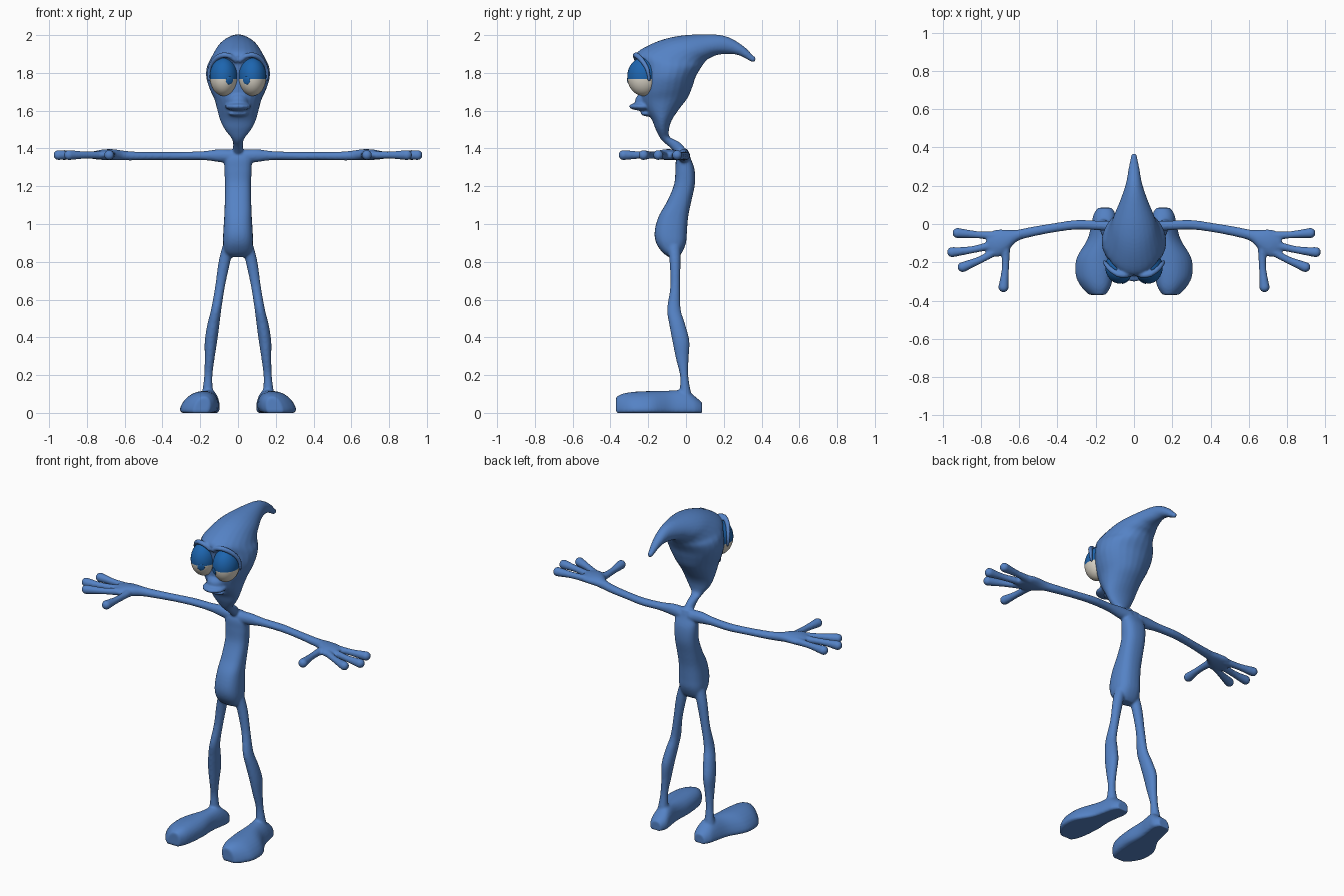
import bpy, bmesh, math
from mathutils import Vector, Matrix

cube = bpy.data.objects.get("Cube")
if cube:
    bpy.data.objects.remove(cube, do_unlink=True)

X, Y, Z = Vector((1, 0, 0)), Vector((0, 1, 0)), Vector((0, 0, 1))


def material(name, rgb):
    m = bpy.data.materials.new(name)
    m.use_nodes = True
    m.diffuse_color = (*rgb, 1)
    bsdf = next(n for n in m.node_tree.nodes if n.type == 'BSDF_PRINCIPLED')
    bsdf.inputs["Base Color"].default_value = (*rgb, 1)
    bsdf.inputs["Roughness"].default_value = 0.6
    return m


skin = material("skin blue", (0.09, 0.225, 0.56))
lid_blue = material("eyelid blue", (0.012, 0.13, 0.43))
eye_white = material("eye white", (0.72, 0.68, 0.59))


def add_object(name, bm, mats):
    bmesh.ops.recalc_face_normals(bm, faces=bm.faces)
    for f in bm.faces:
        f.smooth = True
    mesh = bpy.data.meshes.new(name)
    bm.to_mesh(mesh)
    bm.free()
    for m in mats:
        mesh.materials.append(m)
    ob = bpy.data.objects.new(name, mesh)
    bpy.context.collection.objects.link(ob)
    return ob


def spline(a, b, c, d, t):
    return 0.5 * (2 * b + (c - a) * t + (2 * a - 5 * b + 4 * c - d) * t * t
                  + (3 * b - a - 3 * c + d) * t ** 3)


def loft(bm, rings, power=1.0, sides=24, steps=5):
    """Skin smoothly through rings given as (centre, half axis, half axis)."""
    dense = []
    last = len(rings) - 1
    for i in range(last):
        quad = [rings[max(0, min(last, i + k))] for k in (-1, 0, 1, 2)]
        for s in range(steps):
            dense.append([spline(*(q[j] for q in quad), s / steps) for j in range(3)])
    dense.append(rings[last])
    loops = []
    for centre, u, v in dense:
        loop = []
        for k in range(sides):
            a = math.tau * k / sides
            c, s = math.cos(a), math.sin(a)
            c = math.copysign(abs(c) ** power, c)
            s = math.copysign(abs(s) ** power, s)
            loop.append(bm.verts.new(centre + u * c + v * s))
        loops.append(loop)
    for p, q in zip(loops, loops[1:]):
        for k in range(sides):
            n = (k + 1) % sides
            bm.faces.new((p[k], p[n], q[n], q[k]))
    bm.faces.new(loops[0])
    bm.faces.new(loops[-1])
    return [v for loop in loops for v in loop]


def ball(bm, centre, radii):
    m = Matrix.Translation(centre) @ Matrix.Diagonal((*radii, 1))
    return bmesh.ops.create_uvsphere(bm, u_segments=32, v_segments=20, radius=1, matrix=m)


def tube(bm, path, radii):
    pts = [Vector(p) for p in path]
    rings = []
    for i, p in enumerate(pts):
        t = (pts[min(i + 1, len(pts) - 1)] - pts[max(i - 1, 0)]).normalized()
        u = t.cross(Z).normalized()
        rings.append((p, u * radii[i], u.cross(t) * radii[i]))
    loft(bm, rings, sides=16)
    for k in (0, -1):
        ball(bm, pts[k], [radii[k]] * 3)


body = bmesh.new()

# Neck, head and curled crest: front y, z, back y, z, half width
head = [(-.03, 1.35, .02, 1.37, .03), (-.085, 1.405, -.03, 1.43, .026),
        (-.13, 1.445, -.085, 1.46, .034), (-.16, 1.50, -.09, 1.50, .07),
        (-.18, 1.55, -.075, 1.55, .095), (-.215, 1.60, -.035, 1.61, .11),
        (-.24, 1.65, .01, 1.67, .125), (-.245, 1.70, .035, 1.73, .15),
        (-.245, 1.77, .052, 1.78, .168), (-.25, 1.84, .078, 1.825, .165),
        (-.265, 1.90, .095, 1.85, .145), (-.19, 1.95, .11, 1.868, .125),
        (-.08, 1.988, .13, 1.88, .105), (.05, 2.003, .165, 1.895, .075),
        (.2, 1.997, .225, 1.90, .042), (.3, 1.945, .28, 1.893, .028),
        (.365, 1.88, .345, 1.86, .015)]
loft(body, [(Vector((0, (fy + by) / 2, (fz + bz) / 2)), X * w,
             Vector((0, (fy - by) / 2, (fz - bz) / 2))) for fy, fz, by, bz, w in head])
ball(body, (0, .355, 1.873), (.015, .015, .017))

# Lips and muzzle
ball(body, (0, -.23, 1.622), (.07, .072, .022))
ball(body, (0, -.215, 1.65), (.055, .055, .045))
ball(body, (0, -.195, 1.585), (.05, .045, .016))

# Torso: z, front y, back y, half width
torso = [(.825, -.09, -.04, .045), (.85, -.125, -.02, .07), (.90, -.158, 0, .079),
         (.96, -.166, .005, .078), (1.04, -.145, .012, .073), (1.12, -.1, .028, .07),
         (1.21, -.063, .047, .069), (1.29, -.056, .045, .072),
         (1.35, -.052, .024, .07), (1.395, -.03, .01, .045)]
loft(body, [(Vector((0, (f + b) / 2, z)), X * w, Y * (b - f) / 2)
            for z, f, b, w in torso], power=0.8)

# Arm to palm: x, y, z, half depth, half height
arm = [(.03, -.012, 1.358, .035, .036), (.1, -.012, 1.362, .03, .034),
       (.18, -.008, 1.362, .025, .024), (.3, -.004, 1.36, .025, .022),
       (.42, -.02, 1.36, .024, .021), (.54, -.042, 1.36, .026, .023),
       (.61, -.06, 1.363, .03, .026), (.66, -.085, 1.367, .055, .029),
       (.71, -.1, 1.367, .072, .028), (.75, -.1, 1.365, .06, .023),
       (.77, -.1, 1.365, .045, .017)]
# Leg: x, y, z, half width, half depth
leg = [(.05, -.065, .89, .03, .035), (.072, -.058, .8, .031, .029),
       (.095, -.057, .67, .026, .026), (.115, -.064, .55, .027, .036),
       (.13, -.047, .47, .032, .042), (.143, -.027, .38, .033, .045),
       (.15, -.02, .29, .026, .034), (.157, -.01, .2, .022, .022),
       (.16, -.005, .13, .027, .027), (.16, 0, .07, .04, .035)]
# Foot: y, x, half width, height
foot = [(.085, .15, .035, .055), (.05, .152, .057, .085), (0, .16, .062, .12),
        (-.08, .175, .068, .118), (-.18, .2, .1, .116), (-.27, .205, .098, .112),
        (-.33, .197, .075, .103), (-.37, .19, .042, .085)]
fingers = [[(.72, -.062), (.82, -.056), (.922, -.047)],
           [(.72, -.105), (.85, -.135), (.95, -.147)],
           [(.72, -.14), (.8, -.185), (.895, -.225)],
           [(.67, -.13), (.672, -.23), (.682, -.33)]]
brow = [(.012, -.262, 1.865), (.045, -.268, 1.89), (.085, -.262, 1.893),
        (.125, -.235, 1.868), (.15, -.205, 1.82), (.153, -.195, 1.76)]

for s in (1, -1):
    loft(body, [(Vector((x * s, y, z)), Y * a, Z * b) for x, y, z, a, b in arm])
    loft(body, [(Vector((x * s, y, z)), X * a, Y * b) for x, y, z, a, b in leg])
    # Foot is flat below and leans inward towards the top
    for v in loft(body, [(Vector((x * s, y, h * .4)), X * w, Z * h * .6)
                         for y, x, w, h in foot], power=0.85):
        v.co.z = max(v.co.z, 0)
        t = v.co.z / .12
        mid = .175 * s
        v.co.x = mid + (v.co.x - mid) * (1.08 - .35 * t) - s * .02 * (t - .3)
    for path in fingers:
        tube(body, [(x * s, y, 1.365) for x, y in path], (.023, .019, .027))
    tube(body, [(x * s, y, z) for x, y, z in brow], (.011, .014, .015, .014, .012, .008))

# Fuse all body parts into one soft skin
figure = add_object("body", body, [skin])
fuse = figure.modifiers.new("fuse", 'REMESH')
fuse.mode = 'VOXEL'
fuse.voxel_size = 0.007
fuse.use_smooth_shade = True
soften = figure.modifiers.new("soften", 'SMOOTH')
soften.factor = 0.5
soften.iterations = 4

# Eyes with a half closed lid, and a small iris under each lid
for s, side in ((1, "left"), (-1, "right")):
    centre = Vector((.076 * s, -.225, 1.78))
    radii = Vector((.074, .086, .102))
    bm = bmesh.new()
    ball(bm, centre, radii)
    lid_edge = 1.768
    bmesh.ops.bisect_plane(bm, geom=bm.verts[:] + bm.edges[:] + bm.faces[:],
                           plane_co=(0, 0, lid_edge), plane_no=Z)
    for f in bm.faces:
        f.material_index = int(f.calc_center_median().z > lid_edge)
    add_object(side + "_eye", bm, [eye_white, lid_blue])

    d = Vector((-.42 * s, 0, -.2))
    d.y = -math.sqrt(1 - d.length_squared)
    spot = centre + Vector(a * b for a, b in zip(d, radii))
    normal = Vector(a / b for a, b in zip(d, radii))
    bm = bmesh.new()
    ball(bm, (0, 0, 0), (.021, .021, .0045))
    bm.transform(Matrix.Translation(spot) @ normal.to_track_quat('Z', 'Y').to_matrix().to_4x4())
    add_object(side + "_iris", bm, [lid_blue])
